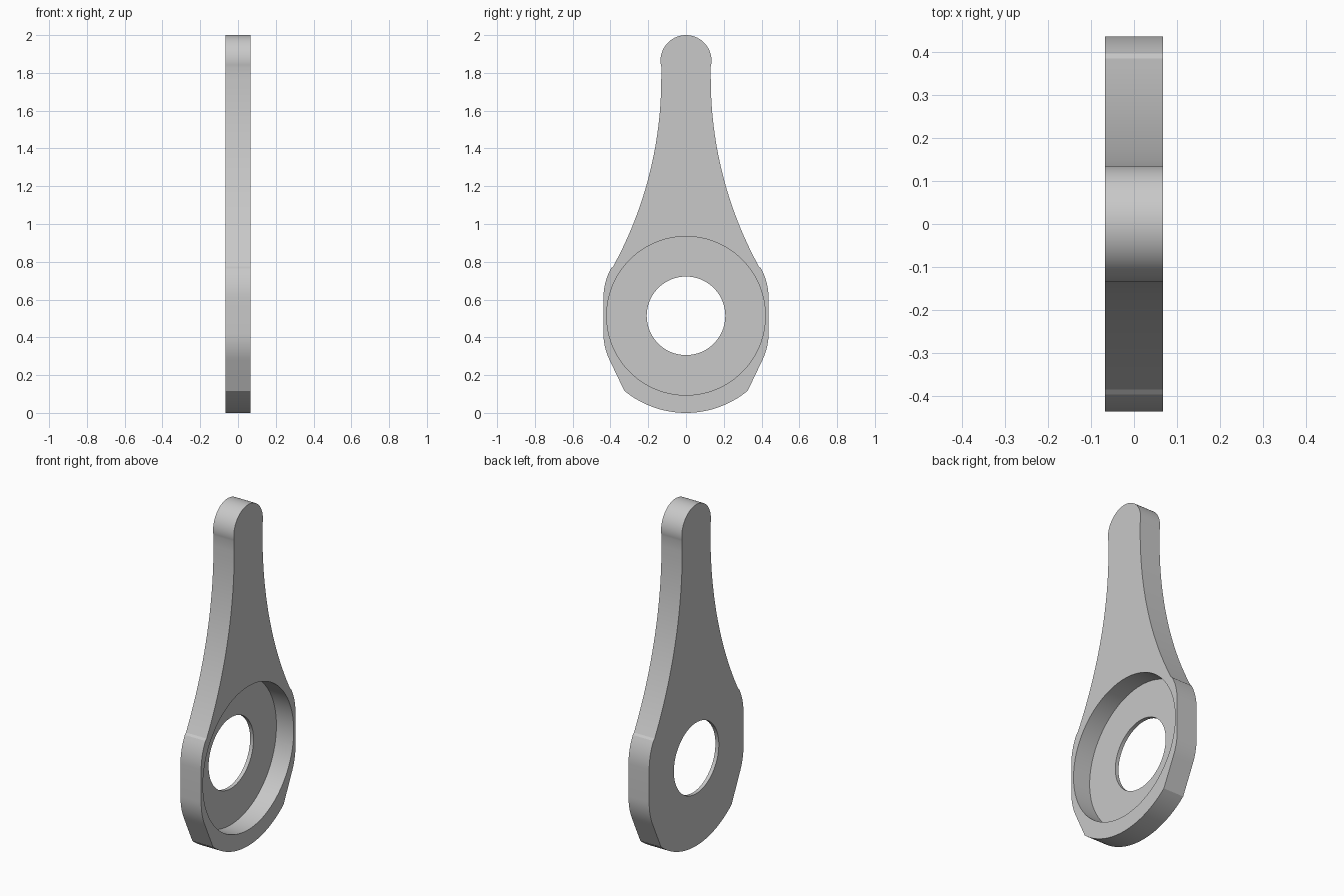
import bpy, bmesh
from math import sin, cos, asin, atan2, radians, pi
from mathutils import Matrix

if "Cube" in bpy.data.objects:
    bpy.data.objects.remove(bpy.data.objects["Cube"], do_unlink=True)

HALF = 0.067          # half of the plate thickness
HUB_Z = 0.514         # height of the hub centre
FLOOR = 0.022         # thickness left under the recess

grey = bpy.data.materials.new("plain grey")
grey.use_nodes = True
grey.diffuse_color = (0.58, 0.58, 0.58, 1)
grey.node_tree.nodes["Principled BSDF"].inputs["Base Color"].default_value = (0.58, 0.58, 0.58, 1)


def arc(cy, cz, r, a0, a1, n):
    """Points of an arc in the side plane."""
    steps = [a0 + (a1 - a0) * i / n for i in range(n + 1)]
    return [(cy + r * cos(a), cz + r * sin(a)) for a in steps]


def add_object(name, bm):
    mesh = bpy.data.meshes.new(name)
    bmesh.ops.recalc_face_normals(bm, faces=bm.faces)
    bm.to_mesh(mesh)
    bm.free()
    mesh.materials.append(grey)
    obj = bpy.data.objects.new(name, mesh)
    bpy.context.collection.objects.link(obj)
    return obj


def disc_cutter(name, radius, x0, x1):
    bm = bmesh.new()
    place = Matrix.Translation(((x0 + x1) / 2, 0, HUB_Z)) @ Matrix.Rotation(pi / 2, 4, 'Y')
    bmesh.ops.create_cone(bm, cap_ends=True, segments=96, radius1=radius,
                          radius2=radius, depth=x1 - x0, matrix=place)
    obj = add_object(name, bm)
    obj.hide_render = True
    return obj


# Half outline from the bottom centre up to the tip
half = arc(0, HUB_Z, HUB_Z, -pi / 2, atan2(-0.395, 0.325), 16)      # bottom rim
half += arc(0.117, 0.42, 0.32, radians(-26.5), 0, 8)                # lower shoulder
half += arc(0.117, 0.61, 0.32, 0, radians(29), 8)                   # upper shoulder
flank = 2.07
half += arc(0.131 + flank, 1.77, flank, pi + asin(0.995 / flank), pi, 28)
half += arc(0, 1.865, 0.135, asin(-0.035 / 0.135), pi / 2, 20)      # round tip
outline = half + [(-y, z) for y, z in half[-2:0:-1]]

# Lever plate
bm = bmesh.new()
face = bm.faces.new([bm.verts.new((-HALF, y, z)) for y, z in outline])
grown = bmesh.ops.extrude_face_region(bm, geom=[face])
bmesh.ops.translate(bm, vec=(2 * HALF, 0, 0),
                    verts=[v for v in grown["geom"] if isinstance(v, bmesh.types.BMVert)])
lever = add_object("lever_plate", bm)

# Round recess on the left face and the through hole
cutters = [disc_cutter("recess_cutter", 0.42, -HALF + FLOOR, HALF + 0.1),
           disc_cutter("hole_cutter", 0.208, -HALF - 0.1, HALF + 0.2)]
bpy.ops.object.select_all(action='DESELECT')
lever.select_set(True)
bpy.context.view_layer.objects.active = lever
for cutter in cutters:
    mod = lever.modifiers.new(cutter.name, 'BOOLEAN')
    mod.operation = 'DIFFERENCE'
    mod.solver = 'EXACT'
    mod.object = cutter
    bpy.ops.object.modifier_apply(modifier=mod.name)
    bpy.data.objects.remove(cutter, do_unlink=True)

bpy.ops.object.shade_smooth_by_angle(angle=radians(15))
